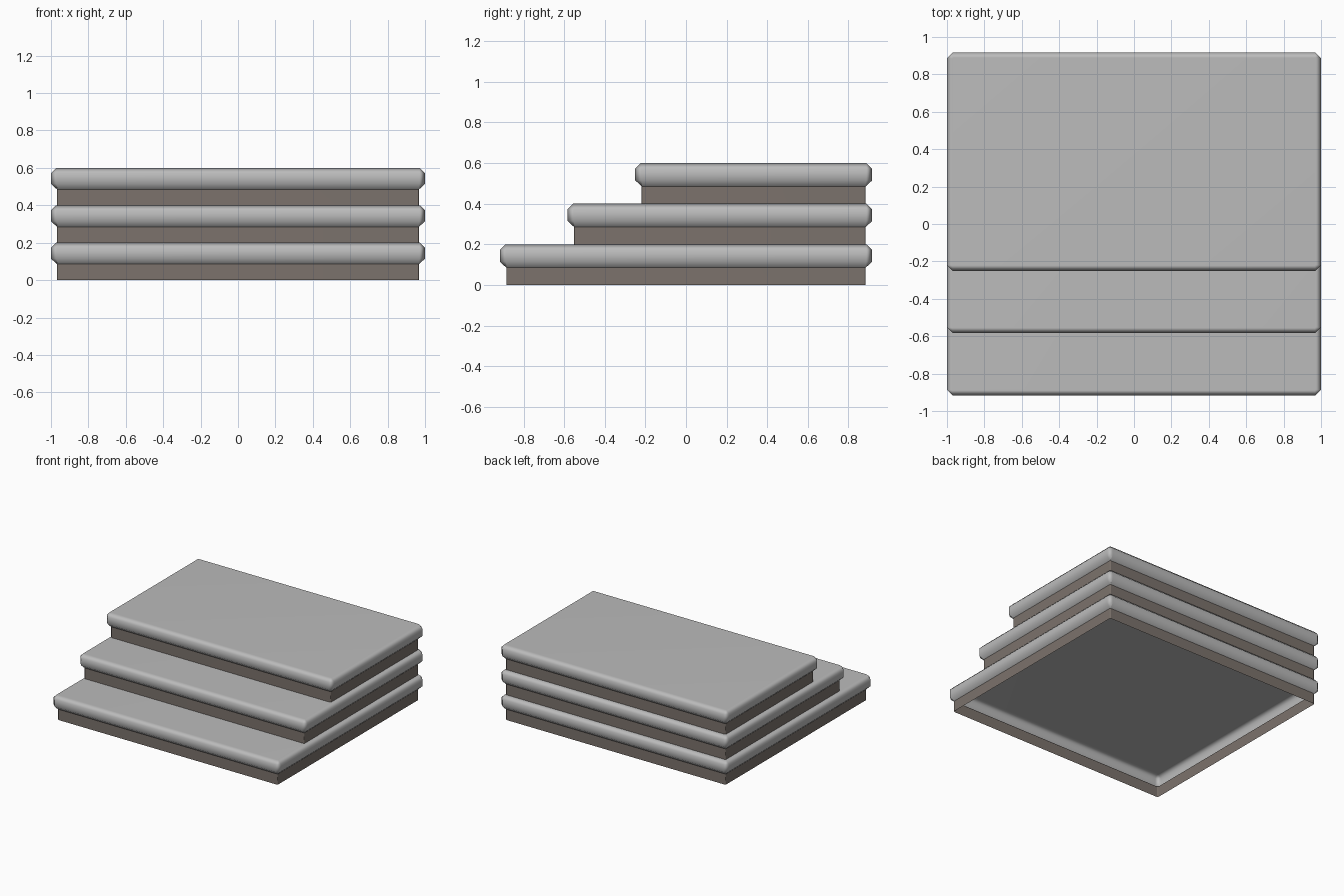
import bpy, bmesh

if "Cube" in bpy.data.objects:
    bpy.data.objects.remove(bpy.data.objects["Cube"])

def material(name, rgb):
    m = bpy.data.materials.new(name)
    m.diffuse_color = (*rgb, 1)
    m.use_nodes = True
    m.node_tree.nodes["Principled BSDF"].inputs["Base Color"].default_value = m.diffuse_color
    return m

STONE = material("light grey tread", (0.50, 0.50, 0.50))
RISER = material("brown grey riser", (0.20, 0.17, 0.15))
HALF_X, BACK, RISE = 1.0, 0.917, 0.2

def ring(bm, front, inset, z, cut):
    """Rectangle with clipped corners, pulled in by inset."""
    x, y0, y1 = HALF_X - inset, front + inset, BACK - inset
    pts = [(-x + cut, y0), (x - cut, y0), (x, y0 + cut), (x, y1 - cut),
           (x - cut, y1), (-x + cut, y1), (-x, y1 - cut), (-x, y0 + cut)]
    return [bm.verts.new((px, py, z)) for px, py in pts]

def shell(name, front, base, profile, mat, cap):
    """Skin a stack of rings; the bottom is left open."""
    bm = bmesh.new()
    rings = [ring(bm, front, i, base + z, c) for i, z, c in profile]
    for a, b in zip(rings, rings[1:]):
        for k in range(8):
            n = (k + 1) % 8
            bm.faces.new((a[k], a[n], b[n], b[k]))
    if cap:
        bm.faces.new(rings[-1])
    for f in bm.faces:
        f.smooth = True
    me = bpy.data.meshes.new(name)
    bm.to_mesh(me)
    bm.free()
    me.materials.append(mat)
    ob = bpy.data.objects.new(name, me)
    bpy.context.collection.objects.link(ob)
    me.set_sharp_from_angle(angle=1.1)
    # keep the large faces flat while the rounded edges blend
    ob.modifiers.new("weighted normals", 'WEIGHTED_NORMAL').keep_sharp = True

# (inset, height, corner cut) from bottom to top
riser_profile = [(0.032, 0.0, 0.008), (0.032, 0.087, 0.008)]
tread_profile = [(0.032, 0.085, 0.004), (0.0, 0.115, 0.03),
                 (0.0, 0.172, 0.03), (0.028, 0.2, 0.004)]

# three stacked steps, each one shallower than the one below
for s, front in enumerate((-0.917, -0.583, -0.25)):
    shell(f"riser_{s + 1}", front, s * RISE, riser_profile, RISER, False)
    shell(f"tread_{s + 1}", front, s * RISE, tread_profile, STONE, True)
